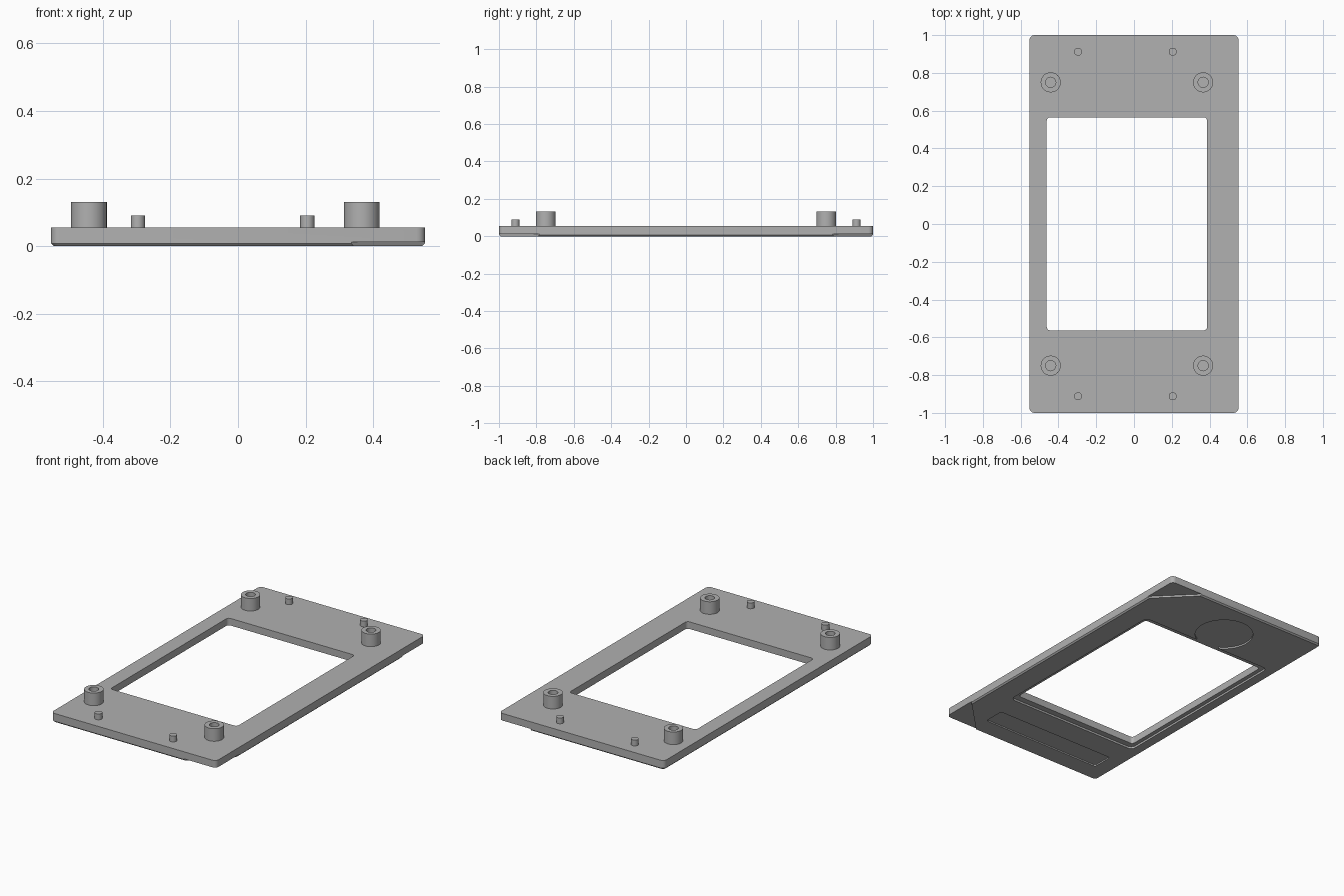
import bpy, bmesh, math
from mathutils import Vector

cube = bpy.data.objects.get("Cube")
if cube:
    bpy.data.objects.remove(cube, do_unlink=True)

grey = bpy.data.materials.new("mid grey plastic")
grey.use_nodes = True
COLOR = (0.44, 0.44, 0.44, 1)
grey.diffuse_color = COLOR
grey.node_tree.nodes["Principled BSDF"].inputs["Base Color"].default_value = COLOR


def rounded_rect(x0, x1, y0, y1, r, steps=5):
    """Outline of a rectangle with round corners, counter-clockwise."""
    corners = [(x1 - r, y1 - r), (x0 + r, y1 - r), (x0 + r, y0 + r), (x1 - r, y0 + r)]
    return [(cx + r * math.cos(a), cy + r * math.sin(a))
            for q, (cx, cy) in enumerate(corners)
            for a in [math.pi / 2 * (q + i / steps) for i in range(steps + 1)]]


def circle(x, y, r, n=40):
    return [(x + r * math.cos(2 * math.pi * i / n), y + r * math.sin(2 * math.pi * i / n))
            for i in range(n)]


def loft(name, sections):
    """Closed solid through outlines of equal point count, given as (outline, z)."""
    bm = bmesh.new()
    rings = [[bm.verts.new((x, y, z)) for x, y in outline] for outline, z in sections]
    for low, high in zip(rings, rings[1:]):
        n = len(low)
        for i in range(n):
            j = (i + 1) % n
            bm.faces.new((low[i], low[j], high[j], high[i]))
    bm.faces.new(rings[0][::-1])
    bm.faces.new(rings[-1])
    bmesh.ops.recalc_face_normals(bm, faces=bm.faces)
    mesh = bpy.data.meshes.new(name)
    bm.to_mesh(mesh)
    bm.free()
    mesh.materials.append(grey)
    obj = bpy.data.objects.new(name, mesh)
    bpy.context.collection.objects.link(obj)
    return obj


def prism(name, outline, z0, z1):
    return loft(name, [(outline, z0), (outline, z1)])


def select(obj):
    bpy.ops.object.select_all(action='DESELECT')
    obj.select_set(True)
    bpy.context.view_layer.objects.active = obj


def cut(obj, cutter):
    select(obj)
    mod = obj.modifiers.new("cut", 'BOOLEAN')
    mod.operation, mod.solver, mod.object = 'DIFFERENCE', 'EXACT', cutter
    bpy.ops.object.modifier_apply(modifier=mod.name)
    bpy.data.objects.remove(cutter, do_unlink=True)


def smooth(obj):
    select(obj)
    bpy.ops.object.shade_smooth_by_angle(angle=math.radians(30))


TOP, STEP, BELOW = 0.055, 0.012, -0.05

# Plate with a chamfered lower edge
c = 0.008
outer = rounded_rect(-0.553, 0.553, -1, 1, 0.025)
inner = rounded_rect(-0.553 + c, 0.553 - c, -1 + c, 1 - c, 0.025 - c)
plate = loft("face_plate", [(inner, 0), (outer, c), (outer, TOP)])

# Window opening and the shallow rebate round it underneath
cut(plate, prism("window_cutter", rounded_rect(-0.462, 0.387, -0.563, 0.565, 0.018), BELOW, 0.2))
cut(plate, prism("rebate_cutter", rounded_rect(-0.487, 0.412, -0.6, 0.6, 0.03), BELOW, STEP))

# Recesses underneath: round badge seat and long label seat
cut(plate, prism("badge_cutter", circle(-0.045, 0.745, 0.165, 64), BELOW, 0.01))
cut(plate, prism("label_cutter", rounded_rect(-0.45, 0.36, -0.88, -0.75, 0.015), BELOW, 0.008))

# Triangular corner reliefs on one long side
for s in (-1, 1):
    tri = [(0.335, s * 1.0), (0.765, s * 1.0), (0.55, s * 0.785)]
    tri = [(0.305, s * 1.03), (0.6, s * 1.03), (0.6, s * 0.735)]
    cut(plate, prism("corner_cutter", tri[::s], BELOW, STEP))
smooth(plate)

# Hollow mounting bosses and small locating pins
for end, s in (("front", -1), ("back", 1)):
    for side, bx, px in (("right", -0.441, -0.296), ("left", 0.366, 0.205)):
        boss = prism(f"{end}_{side}_boss", circle(bx, s * 0.75, 0.053), TOP - 0.01, 0.131)
        cut(boss, prism("bore_cutter", circle(bx, s * 0.75, 0.027, 32), 0.06, 0.3))
        smooth(boss)
        pin = prism(f"{end}_{side}_pin", circle(px, s * 0.912, 0.021, 28), TOP - 0.01, 0.09)
        smooth(pin)
